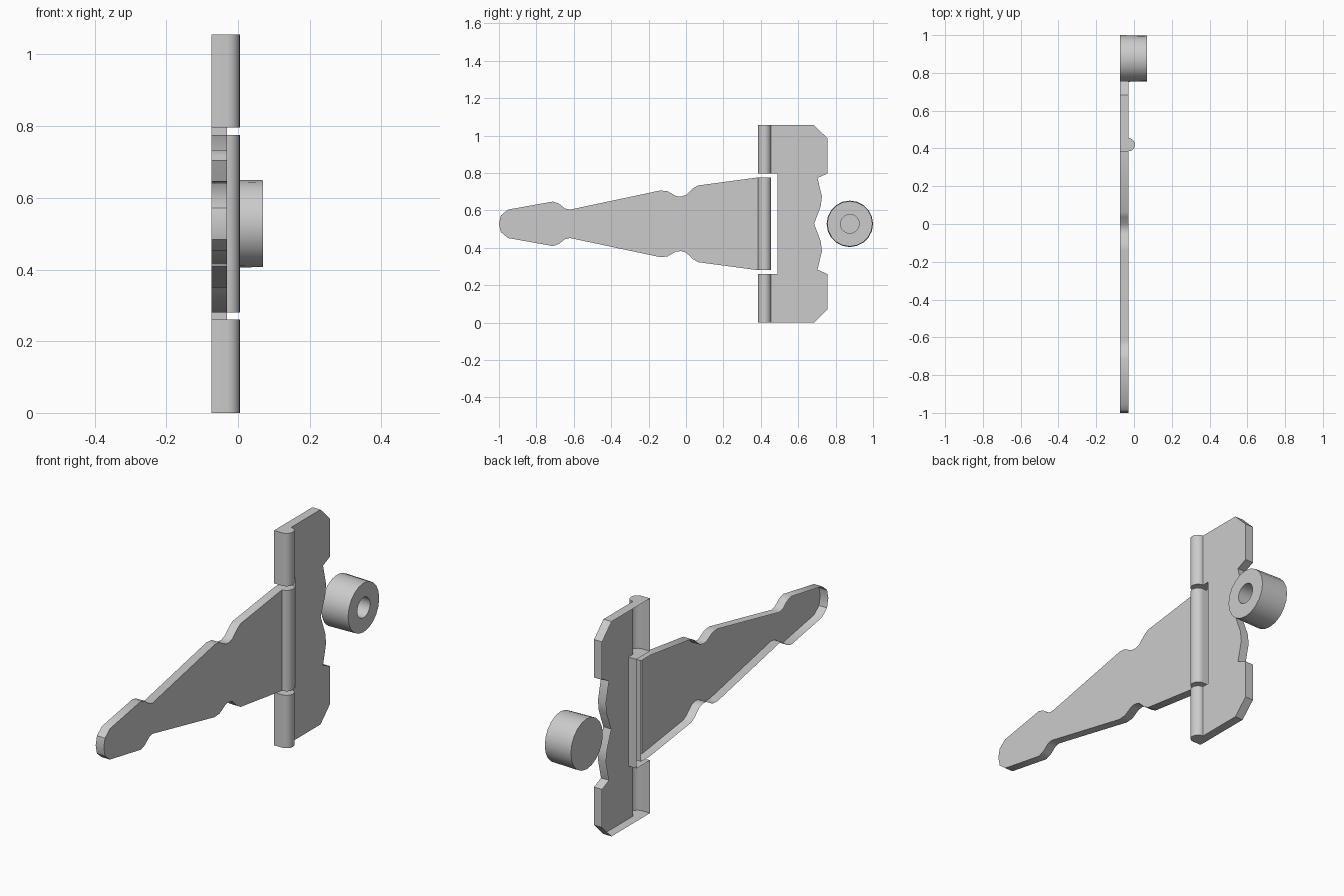
import bpy, bmesh, math

cube = bpy.data.objects.get("Cube")
if cube:
    bpy.data.objects.remove(cube, do_unlink=True)

BACK, FACE = -0.074, -0.03       # depth of the pressed plates along x
MID = 0.528                      # height of the mirror line
KNUCKLE_A, KNUCKLE_B = 0.385, 0.455
RADIUS = (KNUCKLE_B - KNUCKLE_A) / 2

metal = bpy.data.materials.new("grey metal")
metal.use_nodes = True
colour = (0.6, 0.6, 0.6, 1)
metal.diffuse_color = colour
metal.node_tree.nodes["Principled BSDF"].inputs["Base Color"].default_value = colour


def mirrored(upper):
    """Close a (y, z) outline by mirroring its upper half about MID."""
    lower = [(y, 2 * MID - z) for y, z in reversed(upper) if abs(z - MID) > 0.004]
    return upper + lower


def add_plate(bm, outline, open_y):
    """Front face plus side walls, open at the back and along y = open_y."""
    front = [bm.verts.new((FACE, y, z)) for y, z in outline]
    back = [bm.verts.new((BACK, y, z)) for y, z in outline]
    bm.faces.new(front)
    for i in range(len(outline)):
        j = (i + 1) % len(outline)
        if not (outline[i][0] == outline[j][0] == open_y):
            bm.faces.new((front[i], front[j], back[j], back[i]))


def add_knuckle(bm, z0, z1, open_y):
    """Half-round barrel with closed ends, hollow at the back."""
    centre = (KNUCKLE_A + KNUCKLE_B) / 2
    arc = [math.pi * i / 12 for i in range(13)]
    profile = [(BACK, KNUCKLE_A)]
    profile += [(FACE + RADIUS * math.sin(a), centre - RADIUS * math.cos(a)) for a in arc]
    profile.append((BACK, KNUCKLE_B))
    low = [bm.verts.new((x, y, z0)) for x, y in profile]
    high = [bm.verts.new((x, y, z1)) for x, y in profile]
    bm.faces.new(low)
    bm.faces.new(high)
    skip = 0 if open_y == KNUCKLE_A else len(profile) - 2
    for i in range(len(profile) - 1):
        if i != skip:
            bm.faces.new((low[i], low[i + 1], high[i + 1], high[i]))


def finish(bm, name):
    bmesh.ops.remove_doubles(bm, verts=bm.verts, dist=0.0005)
    bmesh.ops.recalc_face_normals(bm, faces=bm.faces)
    # the faces looking furthest along +x must point outward
    bm.normal_update()
    top = max(bm.faces, key=lambda f: abs(f.normal.x) * 10 + f.calc_center_median().x)
    if top.normal.x < 0:
        bmesh.ops.reverse_faces(bm, faces=bm.faces)
    mesh = bpy.data.meshes.new(name)
    bm.to_mesh(mesh)
    bm.free()
    mesh.materials.append(metal)
    obj = bpy.data.objects.new(name, mesh)
    bpy.context.collection.objects.link(obj)
    bpy.ops.object.select_all(action="DESELECT")
    obj.select_set(True)
    bpy.context.view_layer.objects.active = obj
    bpy.ops.object.shade_smooth_by_angle(angle=math.radians(30))


# Long tapering strap with its centre knuckle
strap = [(-1.0, MID), (-0.99, 0.572), (-0.952, 0.604), (-0.711, 0.647), (-0.68, 0.636),
         (-0.647, 0.61), (-0.62, 0.604), (-0.139, 0.706), (-0.1, 0.703), (-0.053, 0.676),
         (-0.027, 0.674), (0, 0.682), (0.037, 0.717), (0.064, 0.733), (KNUCKLE_A, 0.776)]
bm = bmesh.new()
add_plate(bm, mirrored(strap), KNUCKLE_A)
add_knuckle(bm, 2 * MID - 0.776, 0.776, KNUCKLE_A)
finish(bm, "hinge_strap")

# Mounting leaf with upper and lower knuckles
leaf = [(0.49, 0.796), (KNUCKLE_B, 0.796), (KNUCKLE_B, 1.056), (0.684, 1.056),
        (0.757, 0.984), (0.757, 0.797), (0.703, 0.773), (0.727, 0.674),
        (0.72, 0.62), (0.685, MID)]
bm = bmesh.new()
add_plate(bm, mirrored(leaf), KNUCKLE_B)
add_knuckle(bm, 0.796, 1.056, KNUCKLE_B)
add_knuckle(bm, 0, 2 * MID - 0.796, KNUCKLE_B)
finish(bm, "hinge_leaf")

# Round stud with a blind hole, turned about the x axis
SIDES, STUD_Y = 20, 0.876
rings = [(BACK, 0.124), (0.07, 0.121), (0.07, 0.05), (FACE, 0.05)]
bm = bmesh.new()
loops = []
for x, r in rings:
    turns = [2 * math.pi * i / SIDES for i in range(SIDES)]
    loops.append([bm.verts.new((x, STUD_Y + r * math.cos(t), MID + r * math.sin(t))) for t in turns])
for a, b in zip(loops, loops[1:]):
    for i in range(SIDES):
        j = (i + 1) % SIDES
        bm.faces.new((a[i], a[j], b[j], b[i]))
bm.faces.new(loops[0])
bm.faces.new(loops[-1])
bmesh.ops.recalc_face_normals(bm, faces=bm.faces)
finish(bm, "round_stud")
